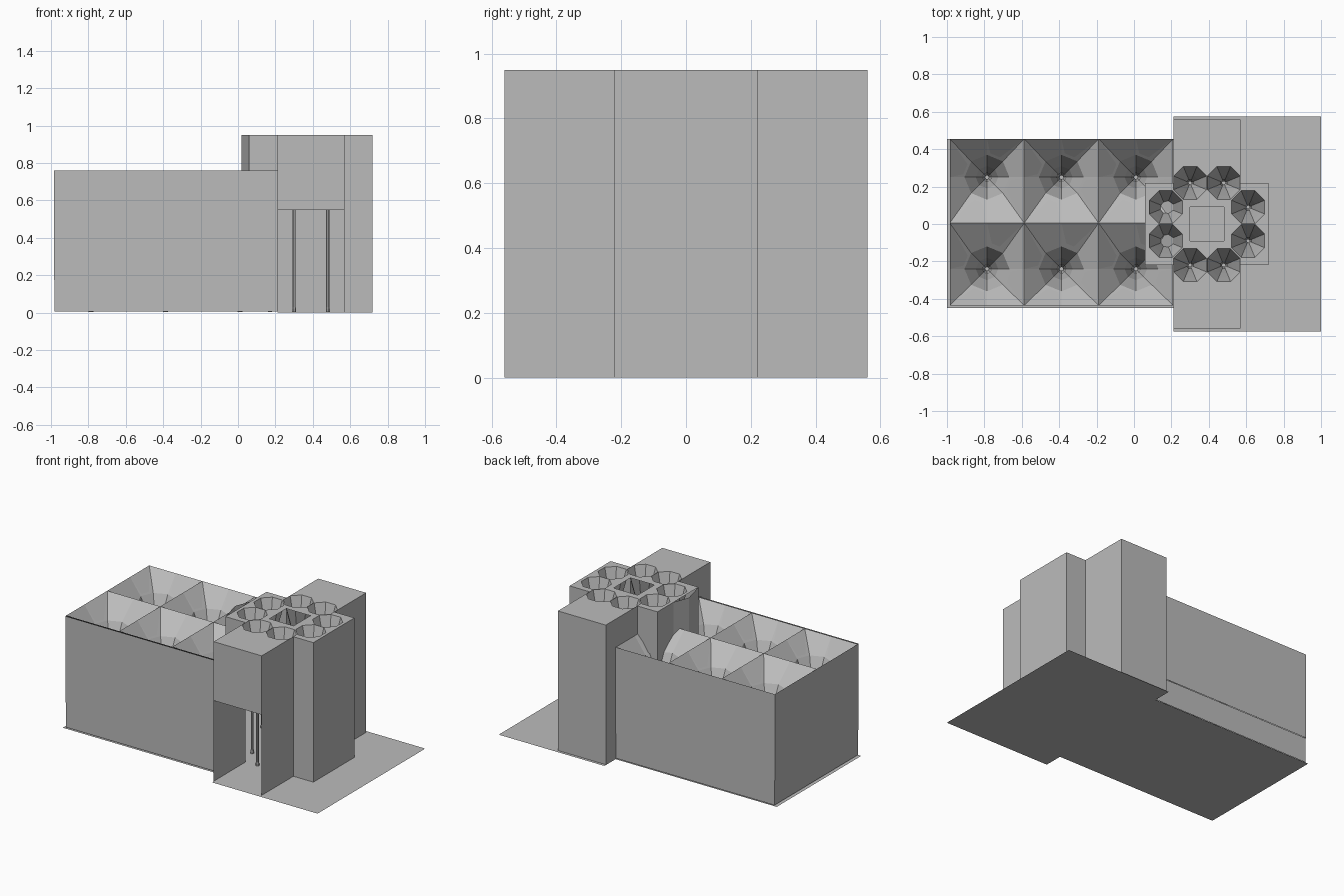
import bpy, bmesh, math

if "Cube" in bpy.data.objects:
    bpy.data.objects.remove(bpy.data.objects["Cube"])

concrete = bpy.data.materials.new("concrete_grey")
concrete.diffuse_color = (0.5, 0.5, 0.5, 1)
concrete.use_nodes = True
concrete.node_tree.nodes["Principled BSDF"].inputs["Base Color"].default_value = concrete.diffuse_color


def finish(name, bm):
    me = bpy.data.meshes.new(name)
    bm.to_mesh(me)
    bm.free()
    me.materials.append(concrete)
    ob = bpy.data.objects.new(name, me)
    bpy.context.collection.objects.link(ob)
    return ob


def wall(name, path, z0, z1):
    """Single-skin wall along a path; the outside is on the path's right."""
    bm = bmesh.new()
    for (ax, ay), (bx, by) in zip(path, path[1:]):
        bm.faces.new([bm.verts.new(p) for p in
                      ((ax, ay, z0), (bx, by, z0), (bx, by, z1), (ax, ay, z1))])
    return finish(name, bm)


def plane(name, x0, x1, y0, y1, z, up=True):
    pts = [(x0, y0, z), (x1, y0, z), (x1, y1, z), (x0, y1, z)]
    bm = bmesh.new()
    bm.faces.new([bm.verts.new(p) for p in (pts if up else pts[::-1])])
    return finish(name, bm)


def octagon(r, turn=0.0):
    return [(r * math.cos(math.tau * i / 8 + turn), r * math.sin(math.tau * i / 8 + turn))
            for i in range(8)]


def funnel_column(name, cx, cy, rings, gap):
    """Flared column head: rings run from the rim down to the neck, open at the middle."""
    bm = bmesh.new()

    def skin(levels, flip):
        loops = [[bm.verts.new((cx + x, cy + y, z)) for x, y in pts] for pts, z in levels]
        for a, b in zip(loops, loops[1:]):
            for i in range(8):
                j = (i + 1) % 8
                q = [a[i], a[j], b[j], b[i]]
                bm.faces.new(q[::-1] if flip else q)

    skin(rings, False)                                   # bowl seen from above
    neck = rings[-1][0]
    foot = [(x * 1.3, y * 1.3) for x, y in neck]
    under = [rings[0]] + [(p, z - gap) for p, z in rings[1:]]
    skin(under + [(neck, 0.03), (foot, 0.02), (foot, 0.004)], True)  # underside and shaft
    return finish(name, bm)


# Ground: forecourt slab and hall underside
plane("forecourt_top", 0.21, 1.0, -0.575, 0.575, 0.003)
plane("forecourt_bottom", 0.21, 1.0, -0.575, 0.575, 0.0, up=False)
plane("hall_floor_underside", -1.0, 0.21, -0.45, 0.455, 0.0, up=False)


# Hall: plinth band with the main wall just proud of it
def hall_path(d):
    return [(0.212, 0.22), (0.212, 0.455 - d), (-0.985 + d, 0.455 - d),
            (-0.985 + d, -0.445 + d), (0.212, -0.445 + d), (0.212, -0.22)]


wall("hall_plinth", hall_path(0.004), 0.005, 0.175)
wall("hall_wall", hall_path(0.0), 0.175, 0.76)

# Hall roof: 3 x 2 square funnels
W = 0.199
for ix in range(3):
    cx = -0.985 + W + ix * 2 * W
    for side in (-1, 1):
        hi, lo = (0.205, 0.245) if side > 0 else (0.245, 0.195)
        rim = [(W, 0), (W, hi), (0, hi), (-W, hi), (-W, 0), (-W, -lo), (0, -lo), (W, -lo)]
        rings = [(rim, 0.76), (octagon(0.12), 0.65), (octagon(0.06), 0.52),
                 (octagon(0.025), 0.36), (octagon(0.01), 0.2)]
        funnel_column("hall_roof_funnel", cx, 0.005 + side * 0.245, rings, 0.012)

# Tower roof: cross-shaped plate with eight octagonal holes and a square court
TOP = 0.95
CX = 0.39
R = 0.088 / math.cos(math.pi / 8)
cross = [(0.57, -0.56), (0.57, -0.22), (0.72, -0.22), (0.72, 0.22), (0.57, 0.22), (0.57, 0.56),
         (0.21, 0.56), (0.21, 0.22), (0.06, 0.22), (0.06, -0.22), (0.21, -0.22), (0.21, -0.56)]
spots = [(CX + sx * a, sy * b) for a, b in ((0.09, 0.22), (0.22, 0.09))
         for sx in (-1, 1) for sy in (-1, 1)]
holes = [[(x + cx, y + cy) for x, y in octagon(R, math.pi / 8)] for cx, cy in spots]
court = [(CX + 0.09 * sx, 0.09 * sy) for sx, sy in ((-1, -1), (1, -1), (1, 1), (-1, 1))]
bm = bmesh.new()
for loop in [cross, court] + holes:
    vs = [bm.verts.new((x, y, TOP)) for x, y in loop]
    for i in range(len(vs)):
        bm.edges.new((vs[i - 1], vs[i]))
bmesh.ops.triangle_fill(bm, use_beauty=True, use_dissolve=False, edges=bm.edges[:], normal=(0, 0, 1))
bm.normal_update()
for f in bm.faces:
    if f.normal.z < 0:
        f.normal_flip()
finish("tower_roof", bm)

# Tower walls: full height, raised over the entrance, folded where they meet the hall
wall("tower_wall", cross[0:8], 0.0, TOP)
wall("tower_west_return", cross[10:12], 0.0, TOP)
wall("entrance_lintel", [cross[11], cross[0]], 0.55, TOP)
wall("tower_link_wall", [(0.21, 0.22), (0.06, 0.22), (0.06, 0.05), (0.02, -0.06),
                         (0.06, -0.22), (0.21, -0.22)], 0.55, TOP)

# Tower columns with octagonal funnel heads
for cx, cy in spots:
    rings = [(octagon(r, math.pi / 8), z) for r, z in
             ((R, TOP), (0.072, 0.87), (0.045, 0.77), (0.02, 0.66), (0.009, 0.56))]
    funnel_column("tower_funnel_column", cx, cy, rings, 0.008)
